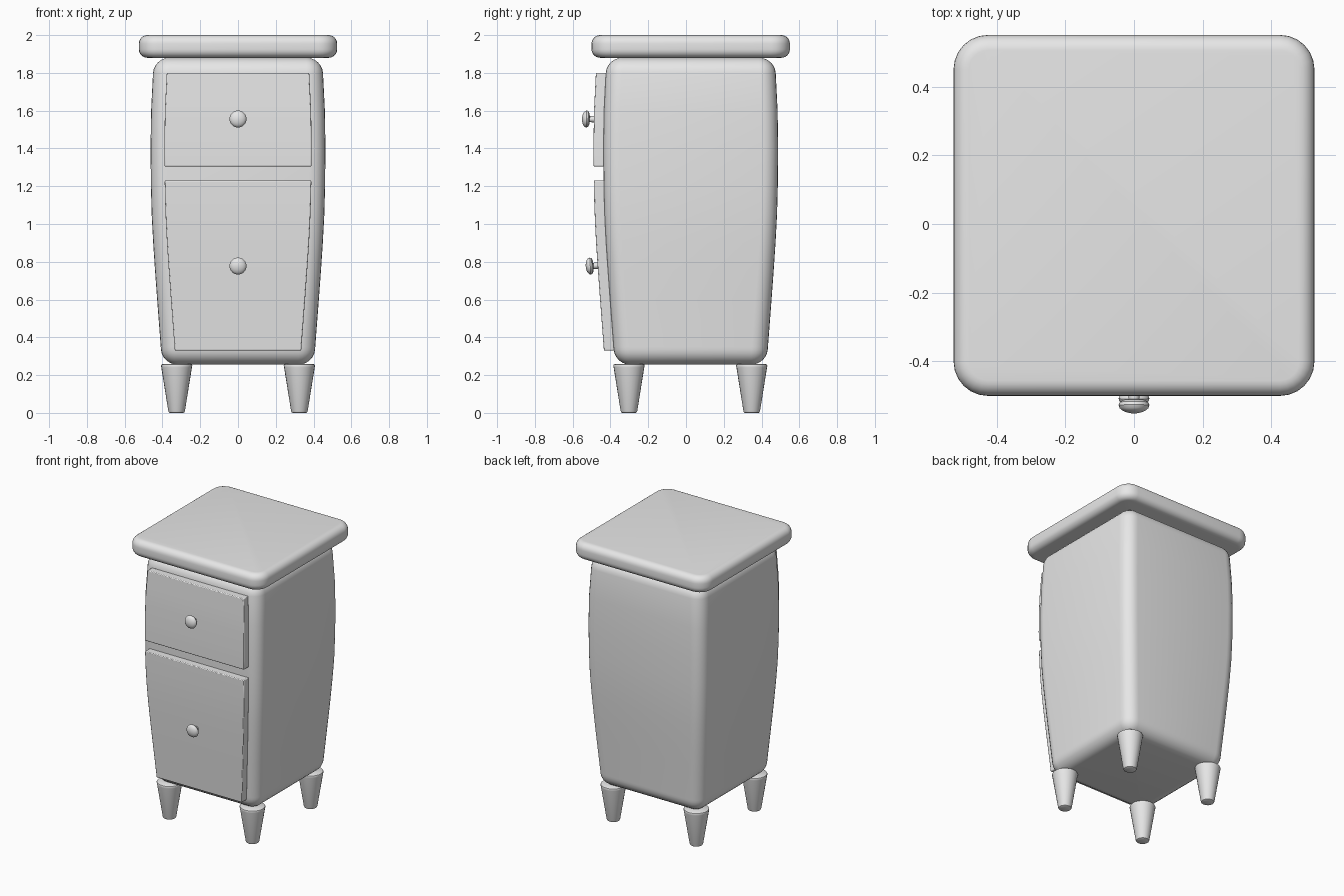
import bpy, bmesh, math

if "Cube" in bpy.data.objects:
    bpy.data.objects.remove(bpy.data.objects["Cube"])

CY = 0.025          # depth centre of the cabinet
PROFILE = [(0.25, 0.402), (0.35, 0.409), (0.6, 0.428), (0.75, 0.439), (0.9, 0.449),
           (1.05, 0.457), (1.2, 0.461), (1.4, 0.463), (1.6, 0.460), (1.8, 0.450), (1.9, 0.443)]

grey = bpy.data.materials.new("light grey")
grey.diffuse_color = (0.8, 0.8, 0.8, 1)
grey.use_nodes = True
grey.node_tree.nodes["Principled BSDF"].inputs["Base Color"].default_value = grey.diffuse_color


def half(z):
    """Half width of the bulging body at height z."""
    for (z0, h0), (z1, h1) in zip(PROFILE, PROFILE[1:]):
        if z <= z1:
            return h0 + (h1 - h0) * (z - z0) / (z1 - z0)
    return PROFILE[-1][1]


def loft(name, rings, angle=35):
    """Skin a stack of equal point rings and close both ends."""
    bm = bmesh.new()
    loops = [[bm.verts.new(p) for p in ring] for ring in rings]
    n = len(loops[0])
    for a, b in zip(loops, loops[1:]):
        for i in range(n):
            j = (i + 1) % n
            bm.faces.new((a[i], a[j], b[j], b[i]))
    bm.faces.new(loops[0][::-1])
    bm.faces.new(loops[-1])
    bmesh.ops.recalc_face_normals(bm, faces=bm.faces)
    me = bpy.data.meshes.new(name)
    bm.to_mesh(me)
    bm.free()
    ob = bpy.data.objects.new(name, me)
    bpy.context.collection.objects.link(ob)
    me.materials.append(grey)
    bpy.ops.object.select_all(action='DESELECT')
    bpy.context.view_layer.objects.active = ob
    ob.select_set(True)
    bpy.ops.object.shade_smooth_by_angle(angle=math.radians(angle))
    return ob


def rounded_square(h, r, z, seg=6):
    pts = []
    for k, (sx, sy) in enumerate([(1, 1), (-1, 1), (-1, -1), (1, -1)]):
        for s in range(seg + 1):
            a = math.pi / 2 * (k + s / seg)
            pts.append((sx * (h - r) + r * math.cos(a),
                        CY + sy * (h - r) + r * math.sin(a), z))
    return pts


def soft_box(name, z0, z1, width, corner, edge, middle, seg=6):
    """Rounded box whose half width follows width(z)."""
    rings = []

    def ring(z, inset):
        rings.append(rounded_square(width(z) - inset, max(corner - inset, 0.012), z))

    for s in range(seg + 1):
        a = math.pi / 2 * s / seg
        ring(z0 + edge * (1 - math.sin(a)), edge * (1 - math.cos(a)))
    rings.reverse()
    for z in middle:
        ring(z, 0)
    for s in range(seg + 1):
        a = math.pi / 2 * s / seg
        ring(z1 - edge * (1 - math.sin(a)), edge * (1 - math.cos(a)))
    return loft(name, rings)


def lathe(name, profile, n=24):
    """Turned part from (radius, height) pairs around local z."""
    return loft(name, [[(r * math.cos(2 * math.pi * i / n), r * math.sin(2 * math.pi * i / n), z)
                        for i in range(n)] for r, z in profile])


# Body and table top
soft_box("cabinet_body", 0.256, 1.88, half, 0.085, 0.08,
         [z for z, _ in PROFILE if 0.34 < z < 1.79])
soft_box("table_top", 1.88, 2.0, lambda z: 0.525, 0.10, 0.045, [])

# Drawer fronts follow the bulge of the body
for name, z0, z1 in (("upper_drawer", 1.305, 1.80), ("lower_drawer", 0.33, 1.23)):
    rings = []
    for s in range(9):
        z = z0 + (z1 - z0) * s / 8
        h = half(z)
        w, back, front = h - 0.073, CY - h + 0.004, CY - h - 0.052
        rings.append([(-w, front, z), (w, front, z), (w, back, z), (-w, back, z)])
    drawer = loft(name, rings)
    bevel = drawer.modifiers.new("soft_edge", 'BEVEL')
    bevel.width = 0.005
    bevel.segments = 2
    bevel.limit_method = 'ANGLE'
    bevel.angle_limit = math.radians(40)

# Mushroom knobs, square to the drawer surface
KNOB = [(0.018, -0.01), (0.016, 0.022), (0.030, 0.024), (0.041, 0.030), (0.045, 0.039),
        (0.042, 0.048), (0.034, 0.055), (0.022, 0.060), (0.008, 0.063)]
for name, z in (("upper_knob", 1.555), ("lower_knob", 0.78)):
    knob = lathe(name, KNOB)
    slope = math.atan((half(z + 0.1) - half(z - 0.1)) / 0.2)
    knob.location = (0, CY - half(z) - 0.052, z)
    knob.rotation_euler = (math.pi / 2 + slope, 0, 0)

# Tapered legs
LEG = [(0.036, 0), (0.041, 0.003), (0.044, 0.010), (0.081, 0.240), (0.083, 0.250),
       (0.081, 0.255), (0.076, 0.258)]
for side, sx in (("left", -1), ("right", 1)):
    for end, sy in (("front", -1), ("back", 1)):
        leg = lathe(f"{end}_{side}_leg", LEG)
        leg.location = (sx * 0.325, CY - 0.002 + sy * 0.325, 0)
